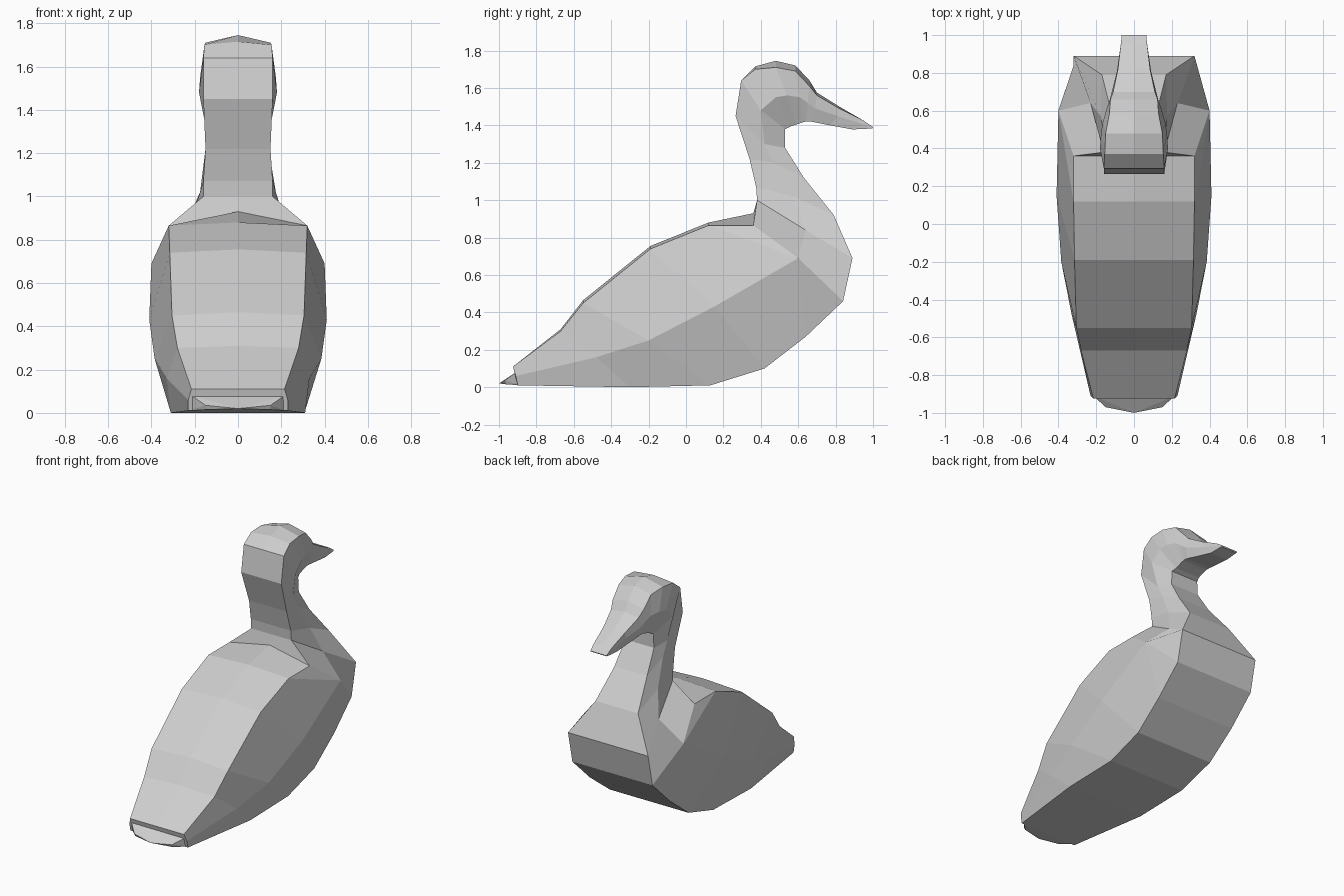
import bpy
import bmesh

default_cube = bpy.data.objects.get("Cube")
if default_cube:
    bpy.data.objects.remove(default_cube, do_unlink=True)


def make_material(name, colour):
    material = bpy.data.materials.new(name)
    material.use_nodes = True
    material.diffuse_color = colour
    shader = next(n for n in material.node_tree.nodes if n.type == "BSDF_PRINCIPLED")
    shader.inputs["Base Color"].default_value = colour
    return material


pale_grey = make_material("pale grey", (0.62, 0.62, 0.62, 1))


def finish(name, bm):
    bmesh.ops.recalc_face_normals(bm, faces=bm.faces)
    mesh = bpy.data.meshes.new(name)
    bm.to_mesh(mesh)
    bm.free()
    mesh.materials.append(pale_grey)
    part = bpy.data.objects.new(name, mesh)
    bpy.context.collection.objects.link(part)
    return part


def mirrored(point):
    return (-point[0], point[1], point[2])


def loft(name, back, flank, keel, cap_start=False, cap_end=False):
    """Skin mirrored rings; back points are (x, y, z, rise of the centre ridge)."""
    bm = bmesh.new()
    rings = []
    for (x, y, z, rise), side, low in zip(back, flank, keel):
        half = [(x, y, z), side, low]
        outline = [(0, y, z + rise)] + half + [mirrored(p) for p in reversed(half)]
        rings.append([bm.verts.new(p) for p in outline])
    for first, second in zip(rings, rings[1:]):
        for i in range(len(first)):
            j = (i + 1) % len(first)
            bm.faces.new((first[i], first[j], second[j], second[i]))
    if cap_start:
        bm.faces.new(rings[0])
    if cap_end:
        bm.faces.new(rings[-1])
    return finish(name, bm)


# Rings where two parts meet: back edge, flank, keel
collar = ((.16, .38, 1, 0), (.23, .64, .84), (.32, .89, .69))
brow = ((.11, .7, 1.56, .015), (.12, .69, 1.49), (.1, .67, 1.42))

# Body, from tail to breast
loft(
    "body",
    back=[(.215, -.925, .11, 0), (.28, -.67, .3, .01), (.305, -.55, .45, .015),
          (.315, -.19, .74, .015), (.32, .12, .865, .015), (.32, .36, .865, .065),
          collar[0]],
    flank=[(.23, -.91, .06), (.33, -.48, .16), (.385, -.2, .25),
           (.41, .15, .43), (.4, .6, .69), (.4, .6, .69), collar[1]],
    keel=[(.23, -.9, .01), (.31, -.3, 0), (.31, .13, .01),
          (.315, .42, .1), (.32, .64, .27), (.32, .84, .46), collar[2]],
    cap_start=True,
)

# Rounded lip under the tail
bm = bmesh.new()
for p in [(.215, -.91, .08), (.15, -.97, .035), (.15, -.96, .015), (.23, -.88, .01)]:
    bm.verts.new(p)
    bm.verts.new(mirrored(p))
bm.verts.new((0, -1, .02))
hull = bmesh.ops.convex_hull(bm, input=bm.verts)
finish("tail_lip", bm)

# Neck and head
loft(
    "neck_and_head",
    back=[collar[0], (.16, .375, 1.07, 0), (.15, .34, 1.22, 0), (.16, .265, 1.45, 0),
          (.16, .295, 1.64, 0), (.155, .37, 1.7, .015), (.15, .48, 1.71, .035),
          (.13, .585, 1.69, .03), (.125, .66, 1.61, .03), brow[0]],
    flank=[collar[1], (.175, .57, 1.02), (.145, .47, 1.2), (.145, .42, 1.3),
           (.18, .4, 1.48), (.175, .48, 1.55), (.165, .54, 1.56),
           (.145, .61, 1.55), (.13, .65, 1.52), brow[1]],
    keel=[collar[2], (.17, .79, .92), (.13, .63, 1.12), (.115, .53, 1.28),
          (.11, .53, 1.38), (.1, .56, 1.395), (.1, .59, 1.405),
          (.1, .62, 1.415), (.1, .64, 1.42), brow[2]],
)

# Bill
loft(
    "bill",
    back=[brow[0], (.085, .82, 1.49, .01), (.07, .95, 1.425, 0), (.065, 1, 1.39, 0)],
    flank=[brow[1], (.09, .81, 1.45), (.07, .95, 1.405), (.065, 1, 1.387)],
    keel=[brow[2], (.085, .77, 1.4), (.07, .89, 1.378), (.065, .995, 1.383)],
    cap_end=True,
)
